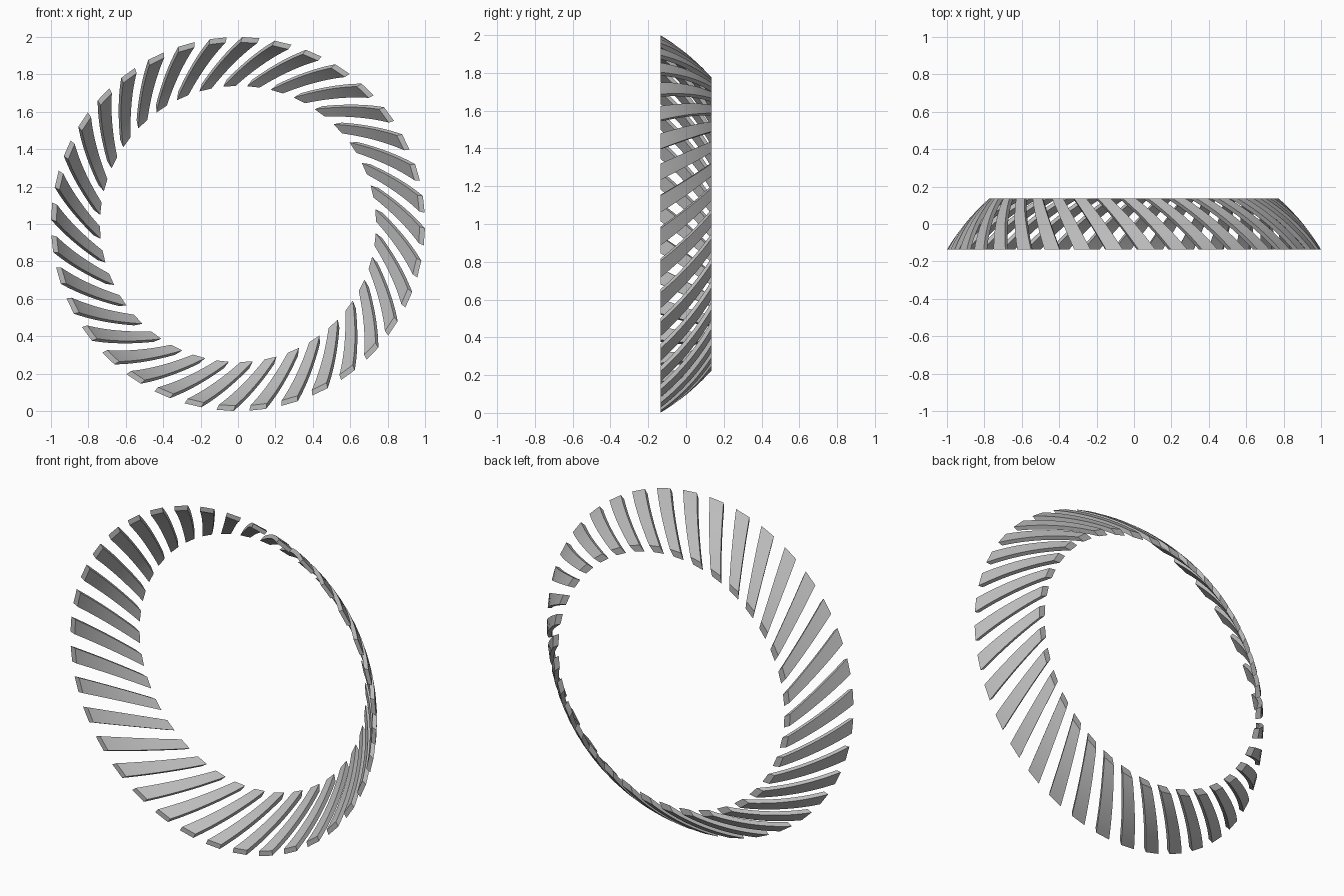
import bpy, bmesh
from math import sin, cos, radians, sqrt

old = bpy.data.objects.get("Cube")
if old:
    bpy.data.objects.remove(old, do_unlink=True)

COUNT = 36                    # slats around the ring
HALF_DEPTH = 0.136
SPHERE_Y, SPHERE_R = -0.734, 1.165   # the ring is a band of this sphere
THICK = 0.024
WIDTH, START = radians(5.2), radians(69.5)
LEAN = 0.476                  # sideways run of a slat per unit of depth
STEPS = 12

grey = bpy.data.materials.new("light grey")
grey.use_nodes = True
colour = (0.5, 0.5, 0.5, 1)
grey.diffuse_color = colour
grey.node_tree.nodes["Principled BSDF"].inputs["Base Color"].default_value = colour


def slat_point(y, offset, angle):
    """Point on the sphere, in a leaning plane through the sphere's centre."""
    depth = y - SPHERE_Y
    v = LEAN * depth
    u = sqrt((SPHERE_R - offset) ** 2 - depth ** 2 - v ** 2)
    return (u * cos(angle) - v * sin(angle), y, u * sin(angle) + v * cos(angle))


def make_slat_mesh():
    """One leaning slat: a four-cornered section swept from front to back."""
    bm = bmesh.new()
    sections = []
    for i in range(STEPS + 1):
        y = HALF_DEPTH * (2 * i / STEPS - 1)
        sections.append([
            bm.verts.new(slat_point(y, offset, START + side * WIDTH / 2))
            for side, offset in ((-1, 0), (1, 0), (1, THICK), (-1, THICK))])
    for a, b in zip(sections, sections[1:]):
        for k in range(4):
            n = (k + 1) % 4
            bm.faces.new((a[k], a[n], b[n], b[k]))
    bm.faces.new(sections[0])
    bm.faces.new(sections[-1])
    bmesh.ops.recalc_face_normals(bm, faces=bm.faces)
    mesh = bpy.data.meshes.new("slat")
    bm.to_mesh(mesh)
    bm.free()
    mesh.materials.append(grey)
    return mesh


# Slats repeated around the ring axis
slat_mesh = make_slat_mesh()
for i in range(COUNT):
    slat = bpy.data.objects.new(f"slat_{i + 1}", slat_mesh)
    slat.location.z = 1
    slat.rotation_euler.y = radians(360 / COUNT * i)
    bpy.context.collection.objects.link(slat)
    if i == 0:
        bpy.context.view_layer.objects.active = slat
        slat.select_set(True)
        bpy.ops.object.shade_smooth_by_angle(angle=radians(30))
        slat.select_set(False)
